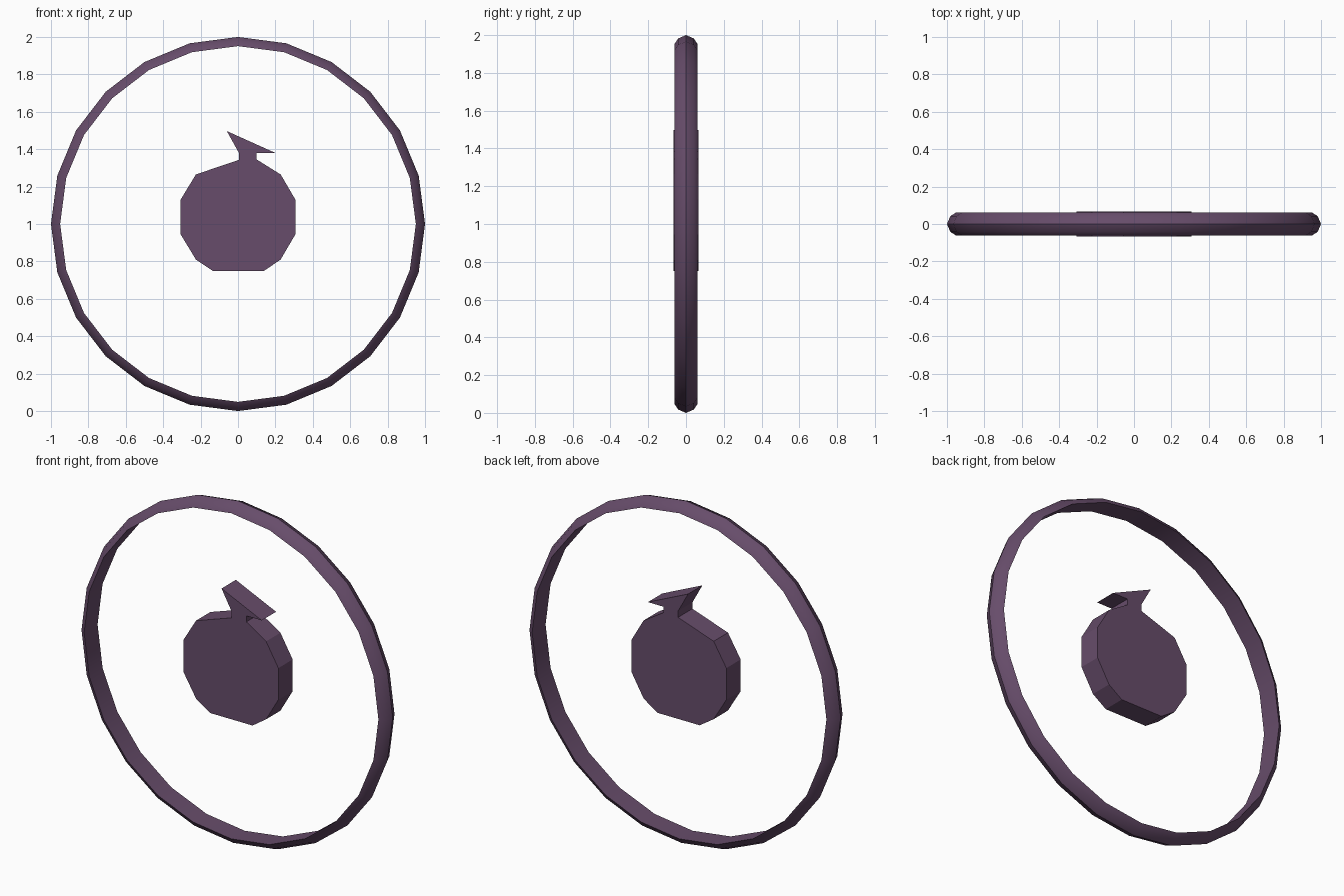
import bpy, bmesh, math

if "Cube" in bpy.data.objects:
    bpy.data.objects.remove(bpy.data.objects["Cube"])

plum = bpy.data.materials.new("dark plum")
plum.diffuse_color = (0.135, 0.073, 0.145, 1)
plum.use_nodes = True
plum.node_tree.nodes["Principled BSDF"].inputs["Base Color"].default_value = plum.diffuse_color


def make_object(name, bm):
    bmesh.ops.recalc_face_normals(bm, faces=bm.faces[:])
    mesh = bpy.data.meshes.new(name)
    bm.to_mesh(mesh)
    bm.free()
    mesh.materials.append(plum)
    obj = bpy.data.objects.new(name, mesh)
    bpy.context.collection.objects.link(obj)
    return obj


# Outer ring: half-round band with a flat inside, swept in 24 steps
SIDES = 24
profile = [(0.951, -0.062), (0.982, -0.042), (1.0, 0.0), (0.982, 0.042), (0.951, 0.062)]
bm = bmesh.new()
loops = []
for i in range(SIDES):
    a = 2 * math.pi * i / SIDES
    loops.append([bm.verts.new((r * math.sin(a), y, 1 + r * math.cos(a))) for r, y in profile])
n = len(profile)
for i in range(SIDES):
    p, q = loops[i], loops[(i + 1) % SIDES]
    for j in range(n):
        k = (j + 1) % n
        bm.faces.new((p[j], p[k], q[k], q[j]))
ring = make_object("outer_ring", bm)
bpy.context.view_layer.objects.active = ring
ring.select_set(True)
bpy.ops.object.shade_smooth_by_angle(angle=math.radians(40))

# Fruit emblem: faceted body with stem and leaf, one extruded outline
outline = [(-0.135, 0.75), (0.14, 0.75), (0.228, 0.81), (0.307, 0.945), (0.307, 1.13),
           (0.228, 1.265), (0.1, 1.345), (0.1, 1.38), (0.2, 1.38), (-0.06, 1.497),
           (0.005, 1.38), (0.005, 1.343), (-0.225, 1.265), (-0.307, 1.13),
           (-0.307, 0.945), (-0.225, 0.81)]
DEPTH = 0.066
bm = bmesh.new()
front = bm.faces.new([bm.verts.new((x, -DEPTH, z)) for x, z in outline])
result = bmesh.ops.extrude_face_region(bm, geom=[front], use_keep_orig=True)
back = [g for g in result["geom"] if isinstance(g, bmesh.types.BMVert)]
bmesh.ops.translate(bm, verts=back, vec=(0, 2 * DEPTH, 0))
make_object("fruit_emblem", bm)
